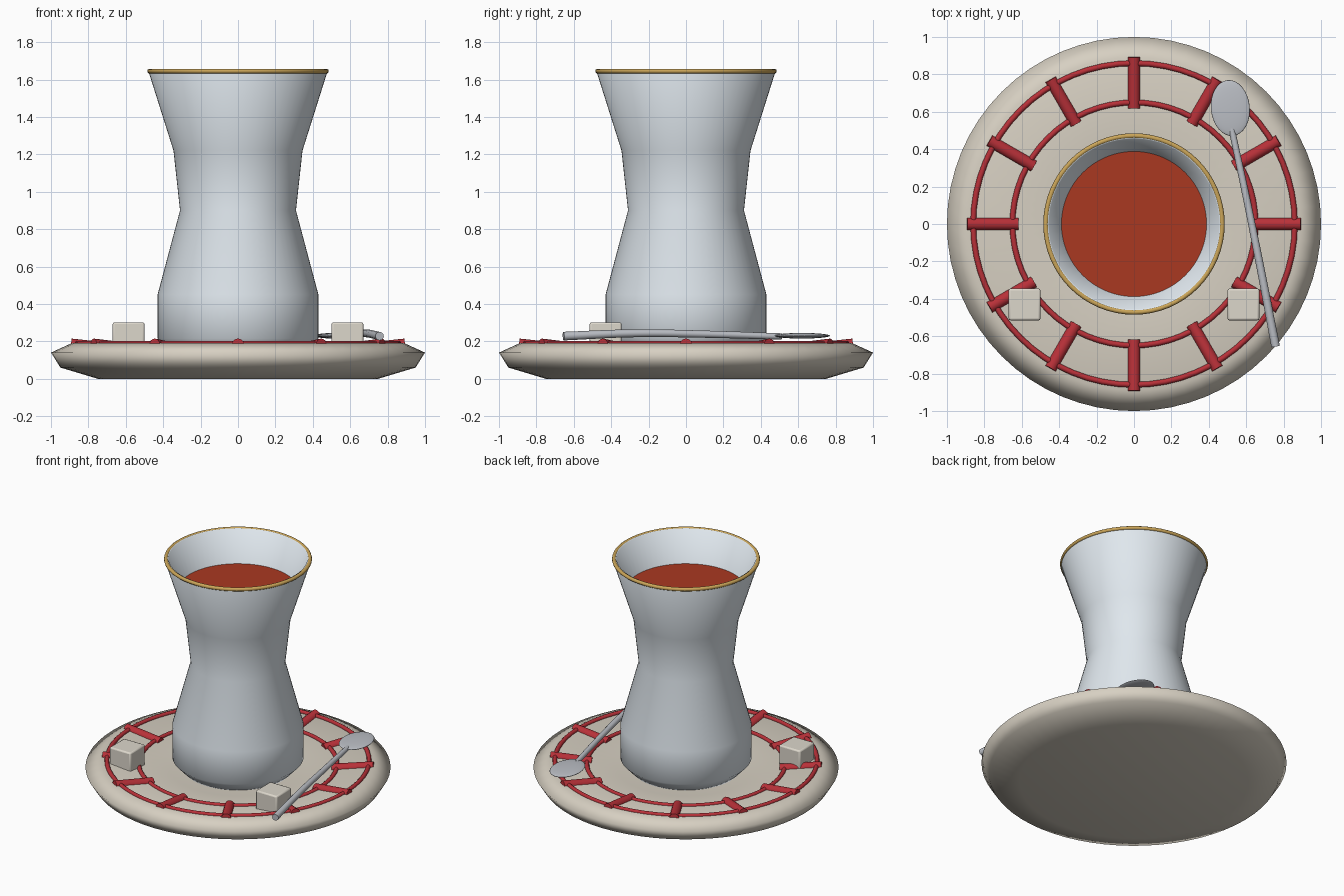
import bpy, bmesh, math
from mathutils import Vector

if "Cube" in bpy.data.objects:
    bpy.data.objects.remove(bpy.data.objects["Cube"])


def material(name, rgb):
    m = bpy.data.materials.new(name)
    m.diffuse_color = (*rgb, 1)
    m.use_nodes = True
    m.node_tree.nodes["Principled BSDF"].inputs["Base Color"].default_value = m.diffuse_color
    return m


CREAM = material("cream", (0.68, 0.63, 0.54))
GLASS = material("pale_glass", (0.74, 0.80, 0.85))
TEA = material("tea_red", (0.40, 0.04, 0.015))
RED = material("red_paint", (0.48, 0.03, 0.04))
GOLD = material("gold", (0.60, 0.38, 0.10))
STEEL = material("steel", (0.50, 0.52, 0.56))
SUGAR = material("sugar_white", (0.72, 0.68, 0.60))


def lathe(name, profile, mat, steps=64):
    """Spin an (r, z) profile about the z axis."""
    bm = bmesh.new()
    vs = [bm.verts.new((r, 0, z)) for r, z in profile]
    es = [bm.edges.new(p) for p in zip(vs, vs[1:])]
    bmesh.ops.spin(bm, geom=vs + es, cent=(0, 0, 0), axis=(0, 0, 1),
                   angle=math.tau, steps=steps, use_duplicate=False)
    bmesh.ops.remove_doubles(bm, verts=bm.verts, dist=1e-5)
    bmesh.ops.recalc_face_normals(bm, faces=bm.faces)
    me = bpy.data.meshes.new(name)
    bm.to_mesh(me)
    bm.free()
    ob = bpy.data.objects.new(name, me)
    bpy.context.collection.objects.link(ob)
    me.materials.append(mat)
    me.shade_smooth()
    return ob


def finish(name, mat, angle=40):
    ob = bpy.context.object
    ob.name = name
    ob.data.materials.append(mat)
    bpy.ops.object.shade_smooth_by_angle(angle=math.radians(angle))
    return ob


def ring(name, R, r, z, mat):
    bpy.ops.mesh.primitive_torus_add(major_radius=R, minor_radius=r, location=(0, 0, z),
                                     major_segments=64, minor_segments=10)
    return finish(name, mat, 60)


# Saucer, slightly dished
lathe("saucer", [(0, 0), (0.75, 0), (0.95, 0.06), (1.0, 0.14), (0.89, 0.19),
                 (0.45, 0.14), (0, 0.135)], CREAM)

# Waisted glass with inner wall
lathe("tea_glass", [(0, 0.14), (0.36, 0.14), (0.43, 0.215), (0.43, 0.45), (0.31, 0.9),
                    (0.345, 1.22), (0.476, 1.635), (0.468, 1.655), (0.455, 1.65),
                    (0.325, 1.22), (0.29, 0.9), (0.41, 0.45), (0.40, 0.25), (0, 0.22)], GLASS)

# Tea filling the glass
tea = lathe("tea", [(0, 0.23), (0.39, 0.26), (0.40, 0.45), (0.283, 0.9),
                    (0.32, 1.22), (0.388, 1.43), (0, 1.43)], TEA)
tea.data.set_sharp_from_angle(angle=math.radians(60))

# Gold rim and painted saucer rings
ring("gold_rim", 0.472, 0.013, 1.645, GOLD)
ring("outer_ring", 0.86, 0.015, 0.188, RED)
ring("inner_ring", 0.65, 0.015, 0.163, RED)

# Twelve radial stripes lying on the sloped saucer
for i in range(12):
    a = i * math.tau / 12
    p = Vector((0.62 * math.cos(a), 0.62 * math.sin(a), 0.153))
    q = Vector((0.893 * math.cos(a), 0.893 * math.sin(a), 0.182))
    bpy.ops.mesh.primitive_cylinder_add(vertices=16, radius=0.033, depth=(q - p).length,
                                        location=(p + q) / 2)
    ob = finish(f"saucer_stripe_{i + 1}", RED)
    ob.rotation_euler = (q - p).to_track_quat('Z', 'Y').to_euler()

# Sugar cubes
for side, label in ((-1, "left"), (1, "right")):
    bpy.ops.mesh.primitive_cube_add(size=0.17, location=(0.585 * side, -0.43, 0.217))
    ob = finish(f"sugar_cube_{label}", SUGAR)
    bev = ob.modifiers.new("soft_edges", 'BEVEL')
    bev.width = 0.01
    bev.segments = 2

# Spoon bowl
bpy.ops.mesh.primitive_uv_sphere_add(segments=32, ring_count=16, radius=1,
                                     location=(0.515, 0.62, 0.23))
bowl = finish("spoon_bowl", STEEL, 80)
bowl.scale = (0.104, 0.15, 0.015)
bowl.rotation_euler = (0, 0, 0.1)

# Spoon handle
cu = bpy.data.curves.new("spoon_handle", 'CURVE')
cu.dimensions = '3D'
cu.bevel_depth = 0.02
cu.bevel_resolution = 4
cu.use_fill_caps = True
sp = cu.splines.new('BEZIER')
path = [((0.757, -0.655, 0.228), 1.15), ((0.685, -0.28, 0.243), 1.05),
        ((0.605, 0.12, 0.238), 0.95), ((0.522, 0.51, 0.226), 0.85)]
sp.bezier_points.add(len(path) - 1)
for bp, (co, rad) in zip(sp.bezier_points, path):
    bp.co = co
    bp.radius = rad
    bp.handle_left_type = bp.handle_right_type = 'AUTO'
handle = bpy.data.objects.new("spoon_handle", cu)
cu.materials.append(STEEL)
bpy.context.collection.objects.link(handle)
